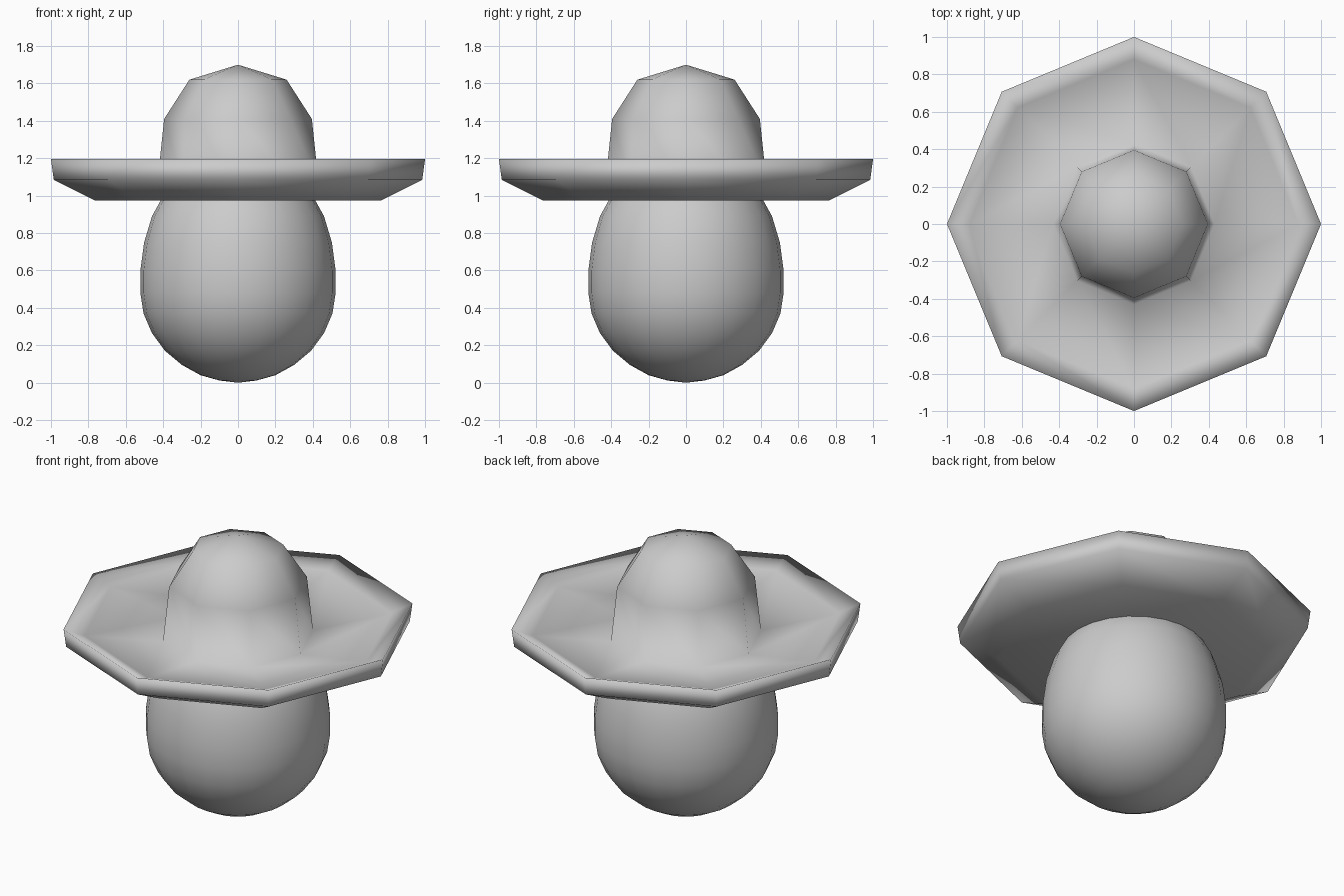
import bpy, bmesh, math

if "Cube" in bpy.data.objects:
    bpy.data.objects.remove(bpy.data.objects["Cube"])

grey = bpy.data.materials.new("plain_grey")
grey.diffuse_color = (0.6, 0.6, 0.6, 1)
grey.use_nodes = True
grey.node_tree.nodes["Principled BSDF"].inputs["Base Color"].default_value = grey.diffuse_color


def lathe(name, profile, sides):
    """Revolve (radius, height) points about z; zero radius becomes a pole."""
    bm = bmesh.new()
    rings = []
    for r, z in profile:
        if r == 0:
            rings.append([bm.verts.new((0, 0, z))] * sides)
        else:
            rings.append([bm.verts.new((r * math.cos(math.tau * i / sides),
                                        r * math.sin(math.tau * i / sides), z))
                          for i in range(sides)])
    for a, b in zip(rings, rings[1:]):
        for i in range(sides):
            j = (i + 1) % sides
            loop = list(dict.fromkeys((a[i], a[j], b[j], b[i])))
            bm.faces.new(loop)
    bmesh.ops.recalc_face_normals(bm, faces=bm.faces)
    for f in bm.faces:
        f.smooth = True
    mesh = bpy.data.meshes.new(name)
    bm.to_mesh(mesh)
    bm.free()
    mesh.materials.append(grey)
    obj = bpy.data.objects.new(name, mesh)
    bpy.context.collection.objects.link(obj)
    return obj


# Egg-shaped head
lathe("head", [(0, 0), (0.1, 0.012), (0.2, 0.04), (0.3, 0.095), (0.39, 0.17),
               (0.46, 0.265), (0.505, 0.37), (0.522, 0.48), (0.522, 0.6),
               (0.502, 0.75), (0.46, 0.89), (0.41, 0.98), (0.32, 1.08),
               (0.18, 1.16), (0, 1.19)], 24)

# Eight-sided wide hat: crown, sloping brim, raised rim, flat underside
lathe("hat", [(0, 1.70), (0.26, 1.62), (0.395, 1.41), (0.43, 1.075),
              (0.88, 1.145), (1.0, 1.195),
              (0.985, 1.085), (0.765, 0.975), (0, 0.975)], 8)
